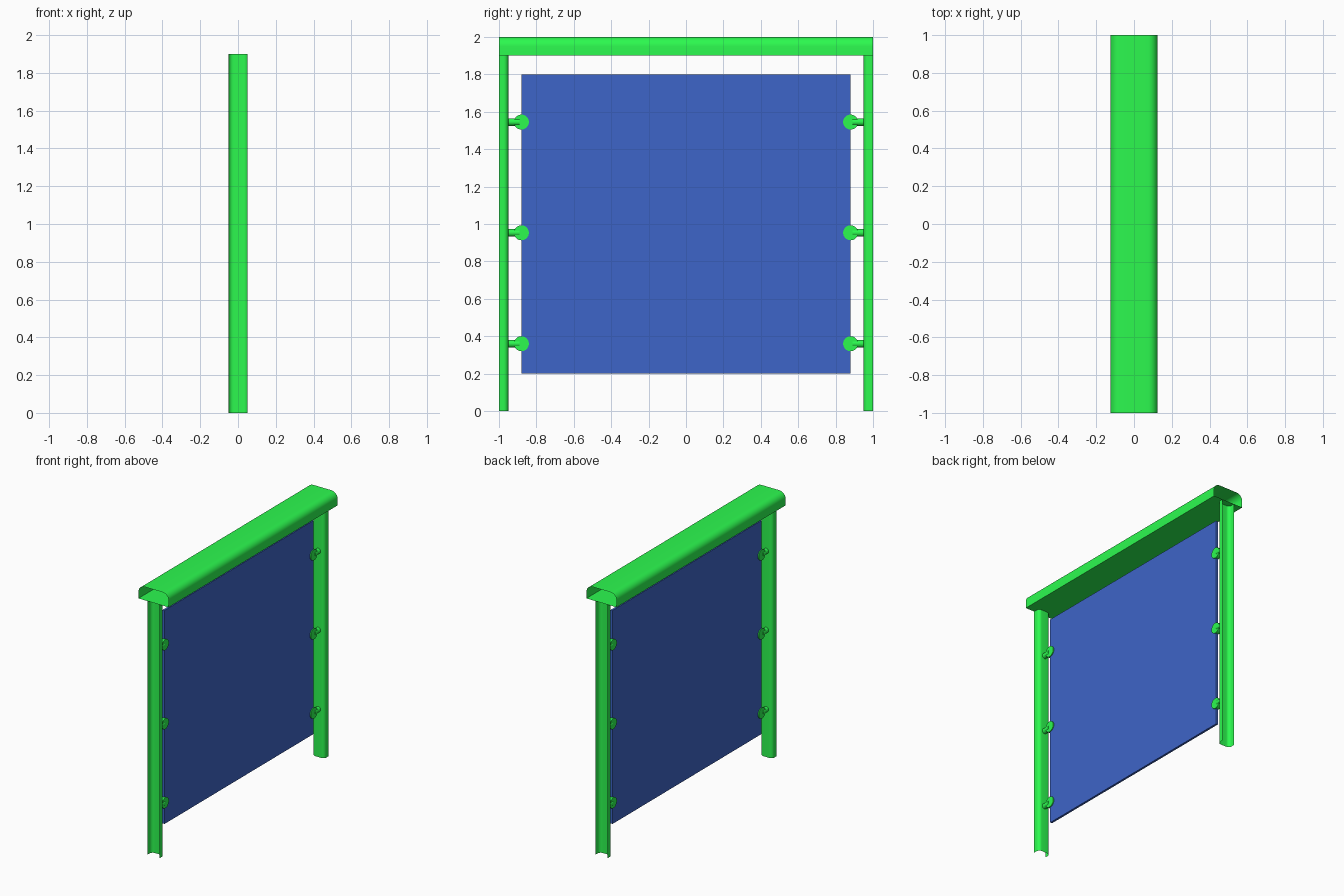
import bpy
import bmesh
import math
from mathutils import Matrix

if "Cube" in bpy.data.objects:
    bpy.data.objects.remove(bpy.data.objects["Cube"])


def material(name, rgb):
    m = bpy.data.materials.new(name)
    m.diffuse_color = (*rgb, 1)
    m.use_nodes = True
    m.node_tree.nodes["Principled BSDF"].inputs["Base Color"].default_value = m.diffuse_color
    return m


GREEN = material("green_paint", (0.025, 0.95, 0.078))
BLUE = material("blue_panel", (0.048, 0.13, 0.578))


def finish(name, bm, mat):
    me = bpy.data.meshes.new(name)
    bm.to_mesh(me)
    bm.free()
    me.materials.append(mat)
    ob = bpy.data.objects.new(name, me)
    bpy.context.collection.objects.link(ob)
    bpy.ops.object.select_all(action='DESELECT')
    bpy.context.view_layer.objects.active = ob
    ob.select_set(True)
    bpy.ops.object.shade_smooth_by_angle(angle=math.radians(35))
    return ob


def rounded_arch(half, height, r, steps=8):
    """Upside-down U with rounded shoulders, from right foot to left foot."""
    right = [(half, 0)]
    for i in range(steps + 1):
        a = math.pi / 2 * i / steps
        right.append((half - r + r * math.cos(a), height - r + r * math.sin(a)))
    return right + [(-u, v) for u, v in reversed(right)]


def sheet(name, profile, place, start, end, closed, mat):
    """Extrude a profile into an open-ended sheet; place maps (u, v, t) to xyz."""
    bm = bmesh.new()
    rows = [[bm.verts.new(place(u, v, t)) for u, v in profile] for t in (start, end)]
    n = len(profile)
    for i in range(n if closed else n - 1):
        j = (i + 1) % n
        bm.faces.new((rows[0][i], rows[0][j], rows[1][j], rows[1][i]))
    bmesh.ops.recalc_face_normals(bm, faces=bm.faces)
    return finish(name, bm, mat)


def cylinder(name, centre, radius, depth, axis, mat, sides=32):
    bm = bmesh.new()
    turn = Matrix.Rotation(math.pi / 2, 4, 'Y' if axis == 'x' else 'X')
    bmesh.ops.create_cone(bm, cap_ends=True, segments=sides, radius1=radius,
                          radius2=radius, depth=depth,
                          matrix=Matrix.Translation(centre) @ turn)
    return finish(name, bm, mat)


# Top rail: hollow, open at both ends, flat underneath
sheet("top_rail", rounded_arch(0.125, 0.10, 0.05),
      lambda u, v, t: (u, t, 1.9 + v), -1, 1, True, GREEN)

# Panel: thin slab
bm = bmesh.new()
bmesh.ops.create_cube(bm, size=1, matrix=Matrix.Translation((0, 0, 1))
                      @ Matrix.Diagonal((0.016, 1.76, 1.6, 1)))
finish("panel", bm, BLUE)

for side, label in ((-1, "front"), (1, "back")):
    # Channel post, open towards the outside
    sheet(label + "_post", rounded_arch(0.05, 0.05, 0.025),
          lambda u, v, t: (u, side * (1 - v), t), 0, 1.9, False, GREEN)
    # Clips holding the panel edge
    for i, z in enumerate((0.36, 0.953, 1.545)):
        cylinder(f"{label}_clip_disc_{i + 1}", (0, side * 0.88, z),
                 0.04, 0.03, 'x', GREEN)
        cylinder(f"{label}_clip_stem_{i + 1}", (0, side * 0.92, z),
                 0.02, 0.06, 'y', GREEN, 20)
